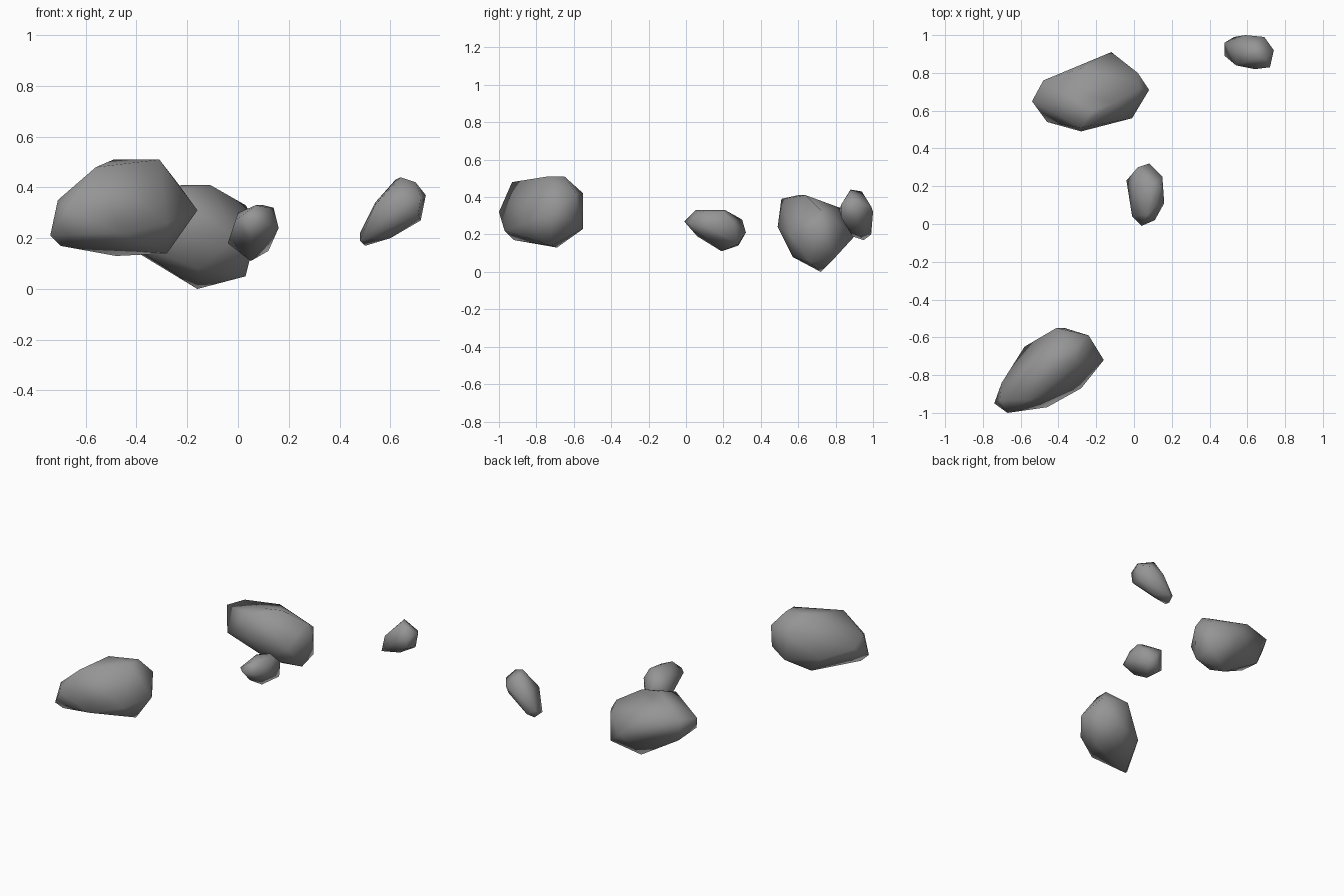
import bpy
import bmesh
import math
from mathutils import Vector

default_cube = bpy.data.objects.get("Cube")
if default_cube:
    bpy.data.objects.remove(default_cube, do_unlink=True)

# One stone colour shared by every rock
stone = bpy.data.materials.new("grey stone")
stone.use_nodes = True
stone_colour = (0.3, 0.3, 0.3, 1)
stone.diffuse_color = stone_colour
stone.node_tree.nodes["Principled BSDF"].inputs["Base Color"].default_value = stone_colour


def make_rock(name, corners):
    """Wrap a faceted convex shell around the corner points and shade it smooth."""
    bm = bmesh.new()
    for corner in corners:
        bm.verts.new(Vector(corner))
    hull = bmesh.ops.convex_hull(bm, input=bm.verts[:])
    leftovers = {item for key in ("geom_interior", "geom_unused")
                 for item in hull[key] if isinstance(item, bmesh.types.BMVert)}
    bmesh.ops.delete(bm, geom=list(leftovers), context="VERTS")
    # Merge nearly flat neighbouring triangles into broader facets
    bmesh.ops.dissolve_limit(bm, angle_limit=math.radians(4),
                             verts=bm.verts[:], edges=bm.edges[:])
    bmesh.ops.recalc_face_normals(bm, faces=bm.faces[:])
    for face in bm.faces:
        face.smooth = True
    mesh = bpy.data.meshes.new(name)
    bm.to_mesh(mesh)
    bm.free()
    mesh.materials.append(stone)
    rock = bpy.data.objects.new(name, mesh)
    bpy.context.collection.objects.link(rock)
    return rock


# Large boulder at the front
make_rock("front_boulder", [
    (-.74, -.95, .21), (-.67, -1.0, .32), (-.71, -.93, .35), (-.70, -.92, .17),
    (-.70, -.84, .28), (-.56, -.93, .48), (-.49, -.72, .51), (-.31, -.65, .51),
    (-.31, -.74, .51), (-.41, -.55, .42), (-.37, -.55, .23), (-.24, -.59, .42),
    (-.24, -.60, .27), (-.16, -.72, .31), (-.28, -.72, .14), (-.28, -.87, .26),
    (-.48, -.69, .13), (-.46, -.97, .22), (-.58, -.65, .25),
])

# Large boulder at the back
make_rock("back_boulder", [
    (-.54, .65, .33), (-.48, .76, .34), (-.12, .91, .20), (.02, .80, .08),
    (.02, .80, .27), (.08, .71, .25), (.03, .72, .33), (.03, .66, .05),
    (-.01, .56, .20), (-.28, .49, .24), (-.46, .54, .20), (-.28, .51, .39),
    (-.22, .60, .41), (-.11, .64, .41), (-.26, .83, .34), (-.44, .71, .17),
    (-.16, .72, 0), (-.16, .57, .08),
])

# Small stone near the middle
make_rock("middle_stone", [
    (.04, -.01, .27), (-.01, .04, .27), (.07, .05, .33), (.11, .02, .26),
    (.12, .10, .32), (.10, .21, .33), (.14, .20, .32), (.15, .25, .27),
    (.08, .32, .21), (.02, .30, .28), (-.04, .23, .18), (.05, .19, .11),
    (.12, .28, .15), (.16, .11, .24), (.12, .09, .20), (.05, .06, .19),
    (0, .20, .30), (.03, .28, .14),
])

# Small stone in the far corner
make_rock("corner_stone", [
    (.48, .96, .22), (.48, .89, .19), (.50, .95, .17), (.53, .99, .20),
    (.54, .84, .33), (.64, .82, .33), (.72, .83, .36), (.71, .83, .29),
    (.64, .88, .44), (.70, .87, .42), (.62, .94, .43), (.74, .92, .37),
    (.69, .99, .35), (.59, 1.0, .32), (.72, .92, .27), (.56, .88, .21),
    (.60, .92, .20), (.54, .93, .34),
])
